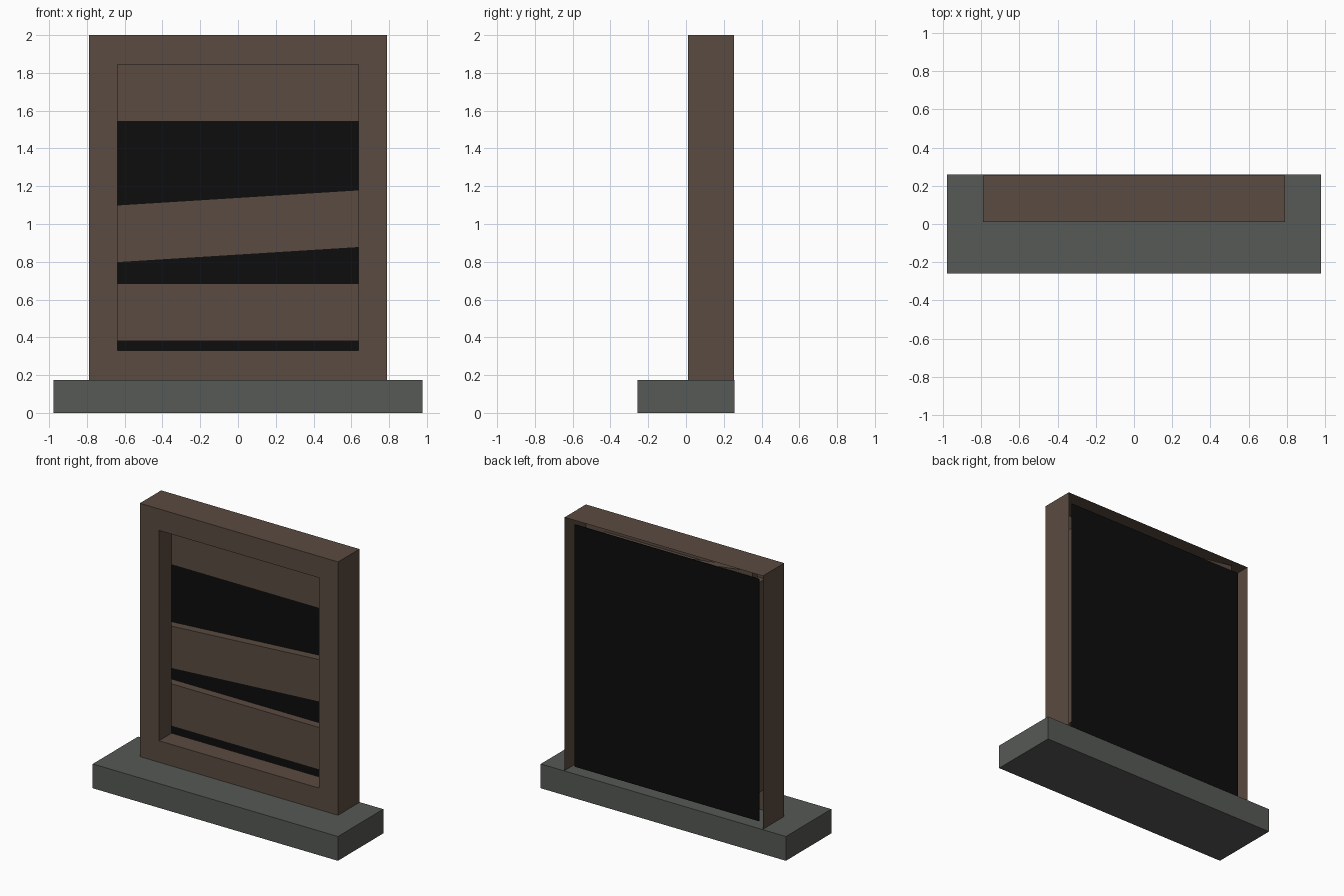
import bpy, bmesh

if "Cube" in bpy.data.objects:
    bpy.data.objects.remove(bpy.data.objects["Cube"])


def material(name, rgb):
    m = bpy.data.materials.new(name)
    m.diffuse_color = (*rgb, 1)
    m.use_nodes = True
    m.node_tree.nodes["Principled BSDF"].inputs["Base Color"].default_value = m.diffuse_color
    return m


BROWN = material("dark_wood", (0.102, 0.070, 0.053))
GREY = material("grey_stone", (0.093, 0.100, 0.091))
BLACK = material("black", (0.004, 0.004, 0.004))


def finish(bm, name, mat):
    me = bpy.data.meshes.new(name)
    bm.to_mesh(me)
    bm.free()
    ob = bpy.data.objects.new(name, me)
    me.materials.append(mat)
    bpy.context.collection.objects.link(ob)
    return ob


def prism(name, outline, y0, y1, mat):
    """Extrude an x-z outline (counter-clockwise from the front) from y0 to y1."""
    bm = bmesh.new()
    face = bm.faces.new([bm.verts.new((x, y0, z)) for x, z in outline])
    ext = bmesh.ops.extrude_face_region(bm, geom=[face], use_keep_orig=True)
    verts = [g for g in ext["geom"] if isinstance(g, bmesh.types.BMVert)]
    bmesh.ops.translate(bm, verts=verts, vec=(0, y1 - y0, 0))
    bmesh.ops.recalc_face_normals(bm, faces=bm.faces)
    return finish(bm, name, mat)


def rect(w, z0, z1):
    return [(-w, z0), (w, z0), (w, z1), (-w, z1)]


# Stone sill
prism("sill", rect(0.977, 0, 0.175), -0.258, 0.258, GREY)

# Window frame: hollow shell, open at the back and bottom
FRONT, REVEAL, BACK = 0.011, 0.155, 0.254
bm = bmesh.new()


def loop(w, z0, z1, y):
    return [bm.verts.new((x, y, z)) for x, z in rect(w, z0, z1)]


outer_back = loop(0.79, 0.175, 2.0, BACK)
outer_front = loop(0.79, 0.175, 2.0, FRONT)
inner_front = loop(0.637, 0.33, 1.845, FRONT)
inner_back = loop(0.637, 0.33, 1.845, REVEAL)
for a, b in ((outer_back, outer_front), (outer_front, inner_front),
             (inner_front, inner_back)):
    for i in range(4):
        j = (i + 1) % 4
        if a is outer_back and i == 0:
            continue  # bottom rests on the sill
        bm.faces.new((a[i], a[j], b[j], b[i]))
bm.verts.ensure_lookup_table()
finish(bm, "window_frame", BROWN)

# Boards nailed behind the opening: bottom edge heights left and right
W, H = 0.68, 0.305
for i, (zl, zr) in enumerate(((0.38, 0.38), (0.793, 0.878), (1.543, 1.543))):
    prism(f"board_{i + 1}", [(-W, zl), (W, zr), (W, zr + H), (-W, zl + H)],
          REVEAL, 0.215, BROWN)

# Top board: slanted, with a bent lower edge
prism("top_board", [(-W, 1.68), (0, 1.59), (W, 1.574), (W, 1.798), (-W, 1.99)],
      REVEAL, 0.215, BROWN)

# Black backing panel
prism("backing_panel", rect(0.735, 0.205, 1.95), 0.215, 0.219, BLACK)
